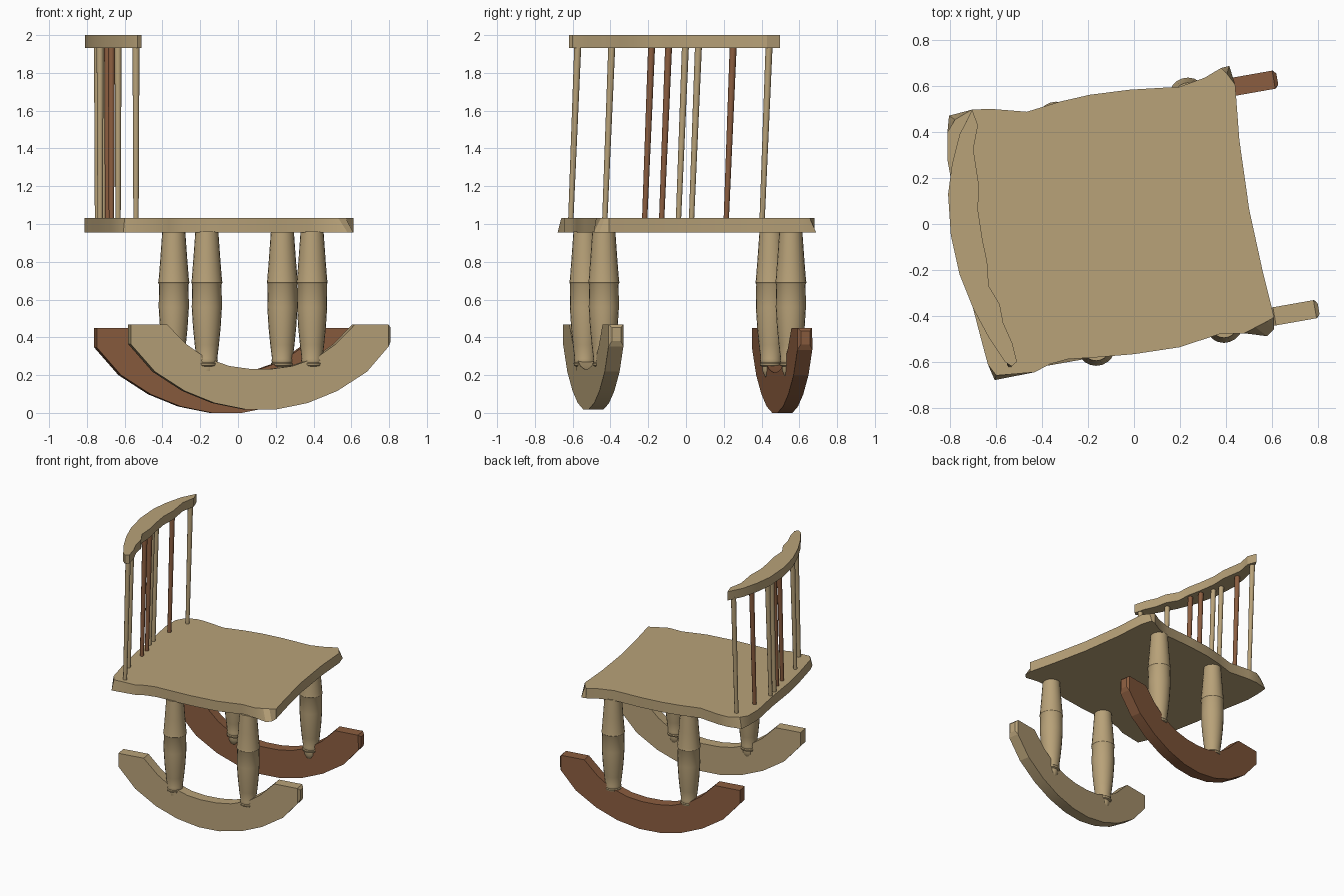
import bpy, bmesh, math
from mathutils import Matrix, Vector

if "Cube" in bpy.data.objects:
    bpy.data.objects.remove(bpy.data.objects["Cube"])

TURN = math.radians(10)  # whole chair is turned slightly


def material(name, rgb):
    m = bpy.data.materials.new(name)
    m.diffuse_color = (*rgb, 1)
    m.use_nodes = True
    m.node_tree.nodes["Principled BSDF"].inputs["Base Color"].default_value = m.diffuse_color
    return m


TAN = material("light wood", (0.48, 0.36, 0.19))
BROWN = material("dark wood", (0.26, 0.11, 0.05))


def finish(bm, name, mat, smooth=28):
    bmesh.ops.recalc_face_normals(bm, faces=bm.faces)
    me = bpy.data.meshes.new(name)
    bm.to_mesh(me)
    bm.free()
    ob = bpy.data.objects.new(name, me)
    bpy.context.collection.objects.link(ob)
    me.materials.append(mat)
    bpy.ops.object.select_all(action='DESELECT')
    ob.select_set(True)
    bpy.context.view_layer.objects.active = ob
    bpy.ops.object.shade_smooth_by_angle(angle=math.radians(smooth))
    return ob


def slab(bottom, top):
    """Join two outlines of equal length into a closed solid."""
    bm = bmesh.new()
    a = [bm.verts.new(p) for p in bottom]
    b = [bm.verts.new(p) for p in top]
    n = len(a)
    for i in range(n):
        j = (i + 1) % n
        bm.faces.new((a[i], a[j], b[j], b[i]))
    bm.faces.new(a[::-1])
    bm.faces.new(b)
    return bm


def turned(profile, start, end, sides):
    """Lathe a (radius, z) profile, leaning its axis from start to end."""
    bm = bmesh.new()
    rings = []
    z0, z1 = profile[0][1], profile[-1][1]
    for r, z in profile:
        c = Vector(start).lerp(Vector(end), (z - z0) / (z1 - z0))
        rings.append([bm.verts.new((c.x + r * math.cos(t), c.y + r * math.sin(t), z))
                      for t in (2 * math.pi * k / sides for k in range(sides))])
    for a, b in zip(rings, rings[1:]):
        for k in range(sides):
            m = (k + 1) % sides
            bm.faces.new((a[k], a[m], b[m], b[k]))
    bm.faces.new(rings[0][::-1])
    bm.faces.new(rings[-1])
    return bm


# Seat: wavy outline, with the top corners shaved off
seat = [(-.806, .472), (-.707, .498), (-.628, .502), (-.467, .489), (-.324, .533),
        (-.193, .563), (-.02, .585), (.198, .598), (.307, .637), (.38, .68),
        (.415, .689), (.441, .607), (.459, .367), (.502, .063), (.559, -.198),
        (.611, -.407), (.61, -.459), (.58, -.489), (.48, -.476), (.372, -.48),
        (.198, -.537), (0, -.567), (-.15, -.58), (-.289, -.589), (-.367, -.611),
        (-.433, -.646), (-.607, -.68), (-.637, -.611), (-.672, -.48), (-.70, -.372),
        (-.735, -.2), (-.77, .05), (-.795, .18), (-.813, .28), (-.813, .40)]
shaved = {0: (-.78, .455), 10: (.405, .655), 16: (.57, -.43), 17: (.53, -.45),
          26: (-.60, -.66)}
finish(slab([(x, y, .955) for x, y in seat],
            [(*shaved.get(i, p), 1.032) for i, p in enumerate(seat)]), "seat", TAN)

# Crest rail: curved outside, scalloped inside
crest = [(-.705, .498), (-.76, .39), (-.793, .26), (-.81, .13), (-.798, -.05),
         (-.76, -.22), (-.70, -.37), (-.63, -.50), (-.563, -.60), (-.533, -.62),
         (-.51, -.60), (-.53, -.52), (-.57, -.43), (-.585, -.35), (-.633, -.27),
         (-.64, -.163), (-.66, -.07), (-.68, .06), (-.676, .17), (-.70, .325), (-.68, .43)]
finish(slab([(x, y, 1.933) for x, y in crest],
            [(x, y, 2.0) for x, y in crest]), "crest_rail", TAN)

# Back spindles: top position and colour
spindles = [(-.54, -.573, TAN), (-.635, -.393, TAN), (-.67, -.182, BROWN),
            (-.69, -.092, BROWN), (-.73, -.003, TAN), (-.744, .066, TAN),
            (-.737, .25, BROWN), (-.715, .44, TAN)]
for i, (x, y, mat) in enumerate(spindles):
    finish(turned([(.014, 1.02), (.0185, 1.945)], (x, y - .037, 0), (x, y, 0), 12),
           f"back_spindle_{i + 1}", mat, 40)

# Turned legs
leg = [(.020, .18), (.034, .195), (.046, .225), (.046, .245), (.057, .25), (.060, .262),
       (.055, .268), (.058, .278), (.055, .288), (.064, .36), (.073, .45), (.080, .56),
       (.078, .68), (.083, .69), (.080, .705), (.071, .82), (.061, .96)]
for name, x, y in (("back_left_leg", -.34, .45), ("front_left_leg", .235, .555),
                   ("back_right_leg", -.165, -.535), ("front_right_leg", .392, -.435)):
    finish(turned(leg, (x, y, 0), (x, y, 0), 20), name, TAN, 35)

# Rockers: symmetric curved band, front end slightly rounded
outer = [(.08, 0), (.25, .034), (.41, .098), (.57, .2), (.70, .346), (.70, .45)]
inner = [(.505, .45), (.40, .345), (.30, .275), (.17, .23), (.06, .215)]
half = outer + inner
band = half + [(-s, z) for s, z in reversed(half)]
for name, x, y, z, mat in (("left_rocker", -.065, .51, 0, BROWN),
                           ("right_rocker", .115, -.49, .018, TAN)):
    bm = slab([(s, -.04, h) for s, h in band], [(s, .04, h) for s, h in band])
    end = [e for e in bm.edges if all(v.co.x > .69 for v in e.verts)]
    bmesh.ops.bevel(bm, geom=end, offset=.016, segments=1, affect='EDGES')
    bm.transform(Matrix.Translation((x, y, z)) @ Matrix.Rotation(TURN, 4, 'Z'))
    finish(bm, name, mat, 15)
